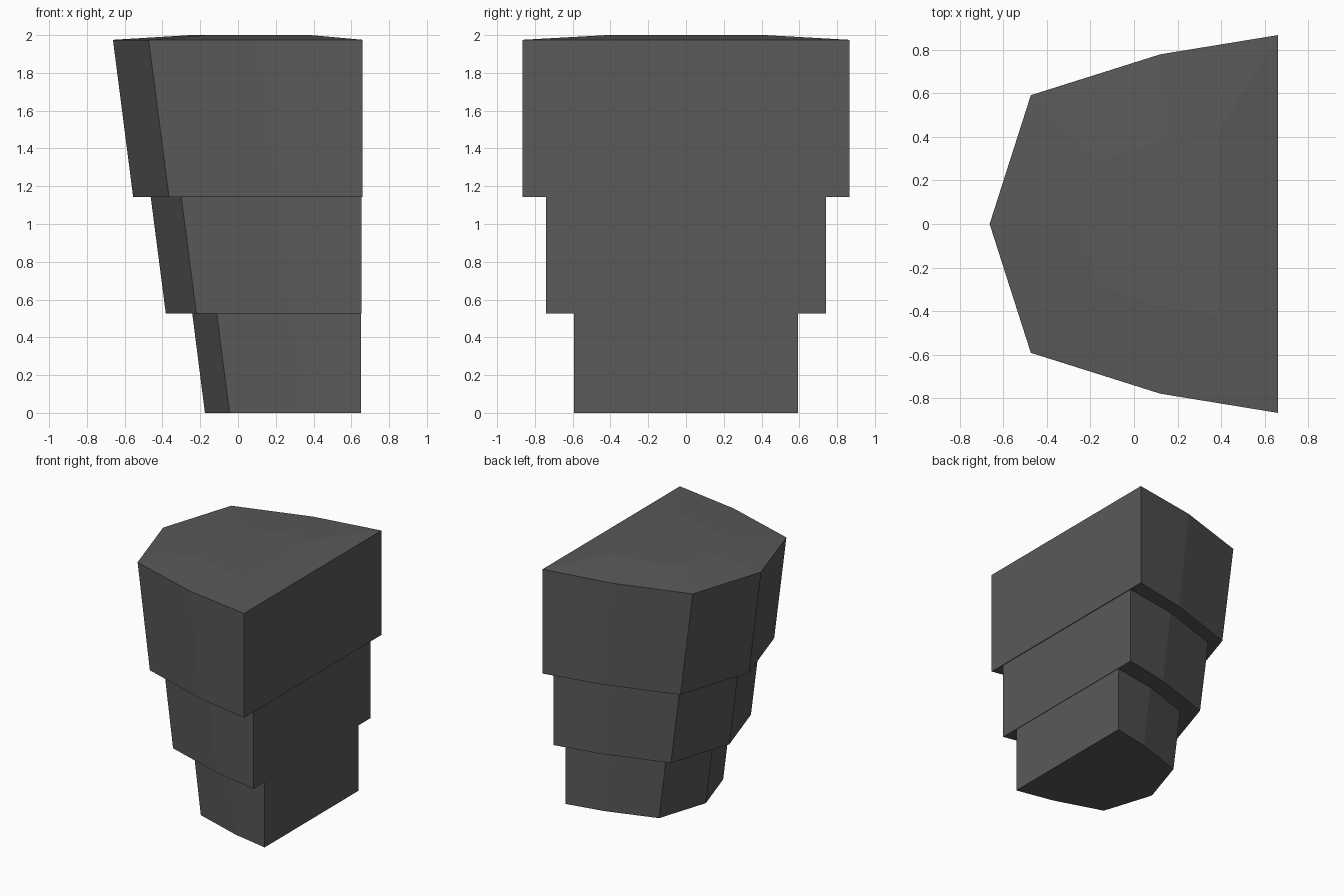
import bpy
import bmesh

if "Cube" in bpy.data.objects:
    bpy.data.objects.remove(bpy.data.objects["Cube"])

grey = bpy.data.materials.new("dark_grey")
grey.diffuse_color = (0.1, 0.1, 0.1, 1)
grey.use_nodes = True
grey.node_tree.nodes["Principled BSDF"].inputs["Base Color"].default_value = grey.diffuse_color


def outline(tip, corner, shoulder, back, half):
    """Mirrored seven-sided outline; half is the half width at the flat back."""
    side = [(corner, 0.682 * half), (shoulder, 0.898 * half), (back, half)]
    return [(tip, 0)] + [(x, -y) for x, y in side] + [(x, y) for x, y in reversed(side)]


def tier(name, rings):
    """Closed solid lofted through (outline, z) rings from bottom to top."""
    bm = bmesh.new()
    loops = [[bm.verts.new((x, y, z)) for x, y in pts] for pts, z in rings]
    bm.faces.new(loops[0][::-1])
    bm.faces.new(loops[-1])
    for a, b in zip(loops, loops[1:]):
        for i in range(len(a)):
            j = (i + 1) % len(a)
            bm.faces.new((a[i], a[j], b[j], b[i]))
    bmesh.ops.recalc_face_normals(bm, faces=bm.faces)
    mesh = bpy.data.meshes.new(name)
    bm.to_mesh(mesh)
    bm.free()
    mesh.materials.append(grey)
    bpy.context.collection.objects.link(bpy.data.objects.new(name, mesh))


# Narrow bottom tier
tier("lower_tier", [
    (outline(-0.175, -0.045, 0.35, 0.65, 0.593), 0),
    (outline(-0.242, -0.112, 0.29, 0.65, 0.593), 0.525)])

# Middle tier
tier("middle_tier", [
    (outline(-0.382, -0.22, 0.275, 0.654, 0.74), 0.525),
    (outline(-0.462, -0.30, 0.20, 0.654, 0.74), 1.142)])

# Wide top tier with a shallow raised plateau
rim = outline(-0.662, -0.473, 0.12, 0.66, 0.866)
plateau = [(0.13 + (x - 0.13) * 0.485, y * 0.485) for x, y in rim]
tier("upper_tier", [
    (outline(-0.555, -0.365, 0.21, 0.66, 0.866), 1.142),
    (rim, 1.975),
    (plateau, 2.0)])
